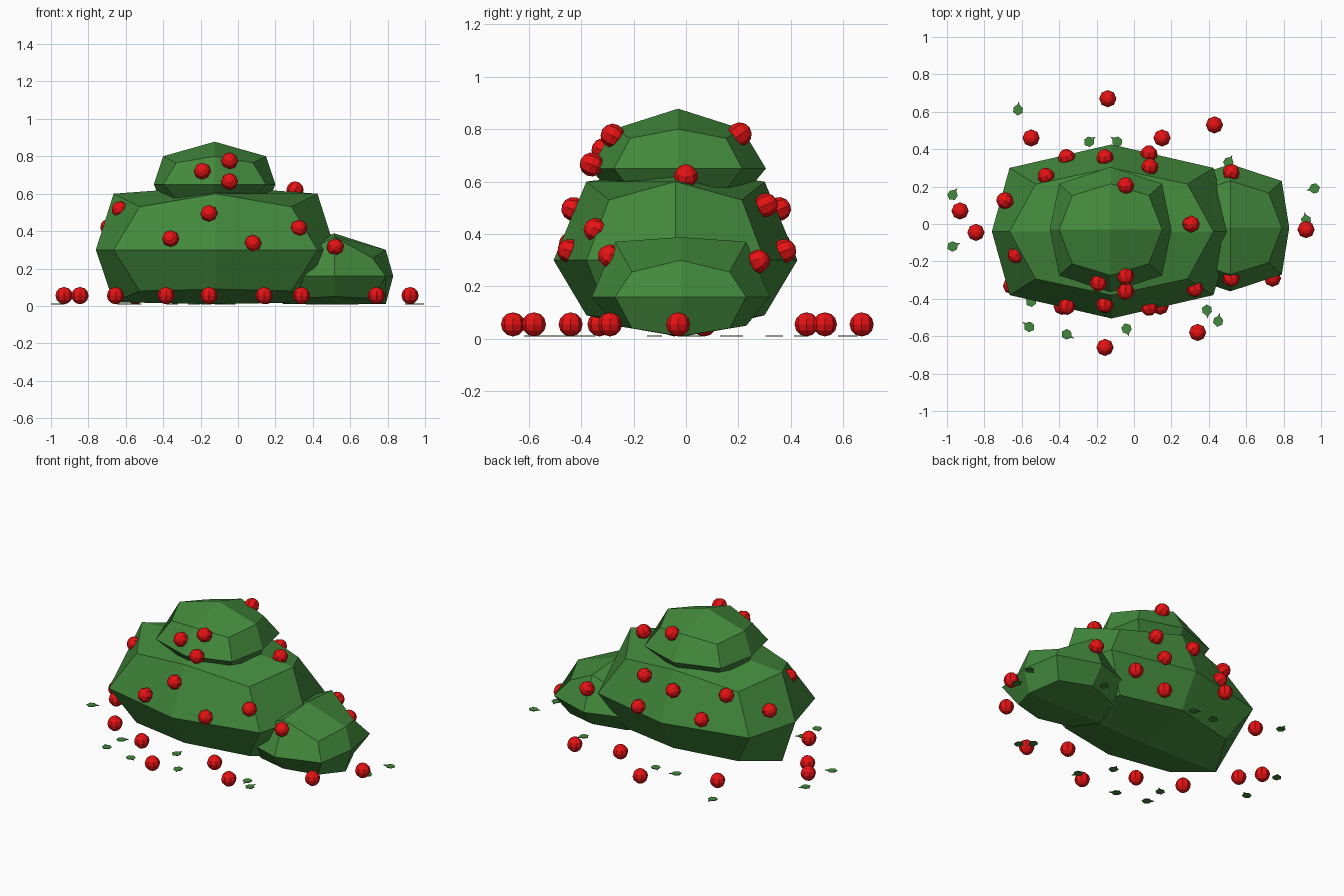
import bpy, bmesh, math, random
from mathutils import Vector, Matrix

if "Cube" in bpy.data.objects:
    bpy.data.objects.remove(bpy.data.objects["Cube"])

random.seed(4)


def material(name, rgb):
    m = bpy.data.materials.new(name)
    m.diffuse_color = (*rgb, 1)
    m.use_nodes = True
    m.node_tree.nodes["Principled BSDF"].inputs["Base Color"].default_value = m.diffuse_color
    return m


GREEN = material("leaf_green", (0.055, 0.25, 0.045))
RED = material("berry_red", (0.8, 0.006, 0.007))


def finish(bm, name, mat):
    bmesh.ops.recalc_face_normals(bm, faces=bm.faces)
    me = bpy.data.meshes.new(name)
    bm.to_mesh(me)
    bm.free()
    me.materials.append(mat)
    ob = bpy.data.objects.new(name, me)
    bpy.context.collection.objects.link(ob)
    return ob


def rounded_cube(name, centre, edge, face, top, bottom):
    """Once-subdivided cube rounded off; top/bottom give the heights of
    the x-side edge, y-side edge, corner and middle points."""
    bm = bmesh.new()
    bmesh.ops.create_cube(bm, size=2)
    bmesh.ops.subdivide_edges(bm, edges=bm.edges, cuts=1, use_grid_fill=True)
    for v in bm.verts:
        s = [round(c) for c in v.co]
        n = sum(map(abs, s))
        p = list(centre)
        for i in range(2):
            p[i] += s[i] * (face[i], edge[i], edge[i] * 0.745)[n - 1]
        if s[2]:
            heights = top if s[2] > 0 else bottom
            kind = 3 if n == 1 else 2 if n == 3 else (0 if s[0] else 1)
            p[2] = heights[kind]
        v.co = p
    return finish(bm, name, GREEN)


# Three foliage masses
rounded_cube("main_bush", (-0.12, -0.04, 0.30), (0.545, 0.34), (0.64, 0.465),
             (0.60, 0.60, 0.53, 0.64), (0.02, 0.09, 0.08, 0.01))
rounded_cube("top_bush", (-0.125, -0.03, 0.65), (0.275, 0.245), (0.325, 0.335),
             (0.80, 0.80, 0.765, 0.878), (0.53, 0.54, 0.57, 0.50))
rounded_cube("side_bush", (0.515, -0.02, 0.16), (0.275, 0.25), (0.315, 0.34),
             (0.30, 0.37, 0.255, 0.388), (0.01, 0.05, 0.04, 0.008))


def berry(name, pos):
    bm = bmesh.new()
    bmesh.ops.create_uvsphere(bm, u_segments=8, v_segments=6, radius=0.046)
    # Bush berries lean outwards with the foliage
    if pos[2] > 0.1:
        out = Vector((pos[0] * 0.3, pos[1], 0.15))
        bm.transform(out.to_track_quat('Z', 'Y').to_matrix().to_4x4())
    bm.transform(Matrix.Translation(pos))
    finish(bm, name, RED)


# Berries on the foliage
for i, p in enumerate([
        (-0.63, -0.165, 0.515), (-0.36, -0.44, 0.36), (-0.155, -0.43, 0.495),
        (-0.19, -0.315, 0.72), (-0.045, -0.28, 0.775), (-0.045, -0.36, 0.665),
        (0.08, -0.445, 0.335), (0.325, -0.345, 0.415), (0.52, -0.29, 0.315),
        (0.305, 0, 0.62), (-0.36, 0.355, 0.36), (-0.47, 0.255, 0.51),
        (-0.155, 0.355, 0.495), (0.08, 0.375, 0.335), (0.085, 0.305, 0.51),
        (-0.045, 0.205, 0.78), (0.52, 0.275, 0.295), (-0.69, 0.125, 0.42)]):
    berry(f"bush_berry_{i}", p)

# Fallen berries
for i, (x, y) in enumerate([
        (-0.55, 0.46), (-0.14, 0.67), (0.15, 0.46), (0.43, 0.53),
        (-0.93, 0.07), (-0.845, -0.045), (0.92, -0.03), (0.34, -0.58),
        (-0.155, -0.66), (0.74, -0.29), (-0.655, -0.33), (-0.385, -0.44),
        (0.14, -0.44)]):
    berry(f"fallen_berry_{i}", (x, y, 0.055))

# Fallen leaves: thin pointed blades with a short stem
LEAF = [(0.045, 0), (0.028, 0.006), (0.012, 0.025), (-0.014, 0.025),
        (-0.03, 0), (-0.014, -0.025), (0.012, -0.025), (0.028, -0.006)]
for i, (x, y) in enumerate([
        (-0.62, 0.61), (-0.24, 0.44), (-0.09, 0.44), (-0.97, 0.155),
        (-0.97, -0.12), (-0.56, -0.55), (-0.36, -0.59), (-0.04, -0.56),
        (0.39, -0.46), (0.45, -0.52), (0.965, 0.19), (0.92, 0.02),
        (0.505, 0.33), (-0.55, -0.415), (-0.17, -0.39)]):
    bm = bmesh.new()
    f = bm.faces.new([bm.verts.new((a, b, 0.008)) for a, b in LEAF])
    ext = bmesh.ops.extrude_face_region(bm, geom=[f])
    for v in ext["geom"]:
        if isinstance(v, bmesh.types.BMVert):
            v.co.z += 0.004
    bm.transform(Matrix.Translation((x, y, 0)) @
                 Matrix.Rotation(random.uniform(0, math.tau), 4, 'Z'))
    finish(bm, f"fallen_leaf_{i}", GREEN)
